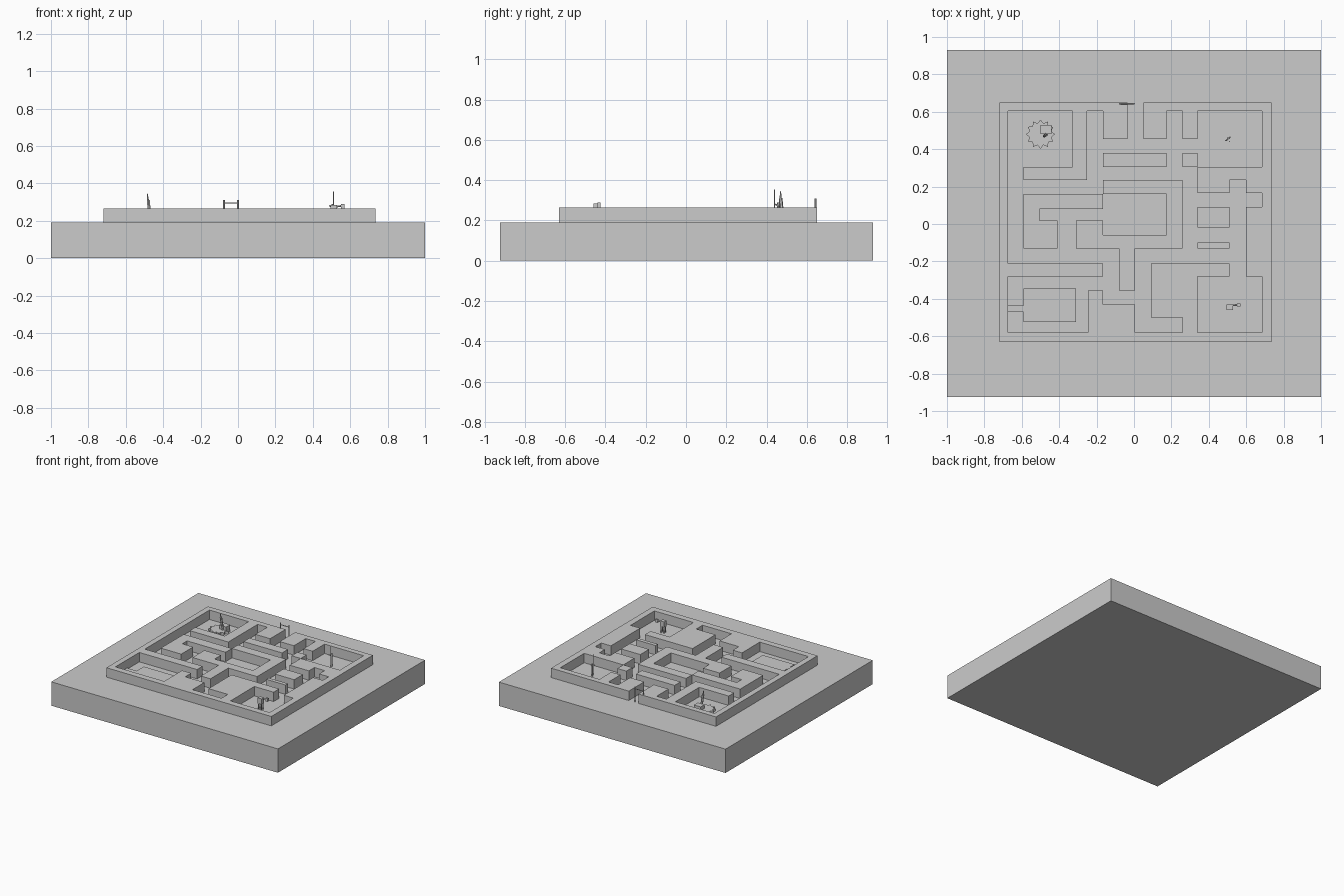
import bpy
import bmesh
from math import sin, cos, pi
from mathutils import Vector

default = bpy.data.objects.get("Cube")
if default:
    bpy.data.objects.remove(default, do_unlink=True)

grey = bpy.data.materials.new("plain grey")
grey.use_nodes = True
colour = (0.6, 0.6, 0.6, 1)
grey.diffuse_color = colour
grey.node_tree.nodes["Principled BSDF"].inputs["Base Color"].default_value = colour

FLOOR = 0.19
TOP = 0.265


def finish(name, bm):
    bmesh.ops.recalc_face_normals(bm, faces=bm.faces)
    mesh = bpy.data.meshes.new(name)
    bm.to_mesh(mesh)
    bm.free()
    mesh.materials.append(grey)
    obj = bpy.data.objects.new(name, mesh)
    bpy.context.collection.objects.link(obj)
    return obj


def prism(name, outline, low=FLOOR, high=TOP, scale=0.01):
    """Extrude a plan outline, given in hundredths, between two heights."""
    bm = bmesh.new()
    verts = [bm.verts.new((x * scale, y * scale, low)) for x, y in outline]
    face = bm.faces.new(verts)
    out = bmesh.ops.extrude_face_region(bm, geom=[face])
    tops = [v for v in out["geom"] if isinstance(v, bmesh.types.BMVert)]
    bmesh.ops.translate(bm, verts=tops, vec=(0, 0, high - low))
    return finish(name, bm)


def block(name, left, right, front, back, low=FLOOR, high=TOP):
    corners = [(left, front), (right, front), (right, back), (left, back)]
    return prism(name, corners, low, high)


def rod(name, start, end, radius, tip=None):
    """A thin six-sided bar between two points."""
    start, end = Vector(start), Vector(end)
    axis = end - start
    bm = bmesh.new()
    bmesh.ops.create_cone(bm, cap_ends=True, segments=6, radius1=radius,
                          radius2=radius if tip is None else tip, depth=axis.length)
    turn = Vector((0, 0, 1)).rotation_difference(axis).to_matrix()
    bmesh.ops.rotate(bm, verts=bm.verts, matrix=turn)
    bmesh.ops.translate(bm, verts=bm.verts, vec=(start + end) / 2)
    return finish(name, bm)


# Base slab and the surrounding wall with its entrance gap
block("base_slab", -100, 100, -92.5, 93, 0, FLOOR)
prism("outer_wall", [(-3.5, 65), (-72, 65), (-72, -63), (73.5, -63), (73.5, 65), (5, 65),
                     (5, 60.5), (68.5, 60.5), (68.5, -58), (-67.5, -58),
                     (-67.5, 60.5), (-3.5, 60.5)])

# Walls along the back
prism("corner_wall", [(-33, 60.5), (-33, 30.5), (-59, 30.5), (-59, 23.5),
                      (-25, 23.5), (-25, 60.5)])
for name, left, right in (("entrance_block_right", -16.5, -3.5),
                          ("entrance_block_left", 5, 17.5),
                          ("back_stub", 26, 34)):
    block(name, left, right, 45.5, 60.5)
block("entrance_screen", -16.5, 17.5, 30.5, 38)

# Walls on the left side
block("step_block", 26, 34, 30.5, 38)
prism("notched_wall", [(34, 30.5), (34, 16.5), (51, 16.5), (51, 23.5), (60, 23.5),
                       (60, 16.5), (68.5, 16.5), (68.5, 30.5)])
block("side_block", 60, 68.5, -28, 9)
block("island_block", 34, 51, -2, 9)
block("island_bar", 34, 51, -13, -10)

# Central chamber with its tail, and the hooked wall beside it
prism("chamber_wall", [(-16.5, 23.5), (26, 23.5), (26, -13), (0.5, -13), (0.5, -35.5),
                       (-8, -35.5), (-8, -13), (-31, -13), (-31, 2), (-16.5, 2),
                       (-16.5, -6), (17.5, -6), (17.5, 16), (-16.5, 16)])
prism("hooked_wall", [(-16.5, 16), (-59, 16), (-59, -13), (-41, -13), (-41, 2),
                      (-50.5, 2), (-50.5, 8), (-16.5, 8)])

# Walls along the front
block("long_bar", -67.5, -16.5, -28, -21)
prism("front_step", [(-24.5, -58), (-24.5, -35.5), (-16.5, -35.5), (-16.5, -43),
                     (0.5, -43), (0.5, -58)])
prism("front_block", [(9, -21), (51, -21), (51, -28), (34, -28), (34, -58),
                      (26, -58), (26, -50), (9, -50)])

# Low pool plate with its channel
block("pool_plate", -59, -31, -52.5, -34.5, FLOOR, FLOOR + 0.01)
block("pool_channel", -67.5, -59, -47, -43.5, FLOOR, FLOOR + 0.01)

# Jagged mound carrying a small standing figure
points = 12
star = []
for i in range(points * 2):
    radius = 7.8 if i % 2 == 0 else 6
    angle = pi * i / points
    star.append((-50 + radius * cos(angle), 48 + radius * sin(angle)))
prism("jagged_mound", star, FLOOR, FLOOR + 0.02)
block("figure_seat", -50, -44, 48, 53, FLOOR, FLOOR + 0.05)
rod("figure_body", (-0.47, 0.48, 0.21), (-0.48, 0.47, 0.31), 0.009)
rod("figure_head", (-0.48, 0.47, 0.3), (-0.485, 0.47, 0.345), 0.007, 0.002)

# Entrance gate: two posts and a rail
for side, x in (("right", -0.075), ("left", 0)):
    rod("gate_post_" + side, (x, 0.643, FLOOR), (x, 0.643, 0.31), 0.005)
rod("gate_rail", (-0.075, 0.643, 0.295), (0, 0.643, 0.295), 0.003)

# Slender figure with a staff
rod("staff", (0.51, 0.44, FLOOR), (0.51, 0.44, 0.355), 0.003)
rod("slender_body", (0.505, 0.46, FLOOR), (0.505, 0.46, 0.29), 0.007)
rod("slender_arm", (0.49, 0.445, 0.28), (0.515, 0.465, 0.27), 0.004)

# Small four-legged creature
block("creature_body", 49.5, 53, -46, -43, 0.24, 0.285)
block("creature_head", 55, 57, -44, -42.5, 0.265, 0.29)
rod("creature_neck", (0.525, -0.435, 0.275), (0.555, -0.433, 0.28), 0.005)
for x in (0.5, 0.525):
    for y in (-0.455, -0.435):
        rod("creature_leg", (x, y, FLOOR), (x, y, 0.245), 0.004)
